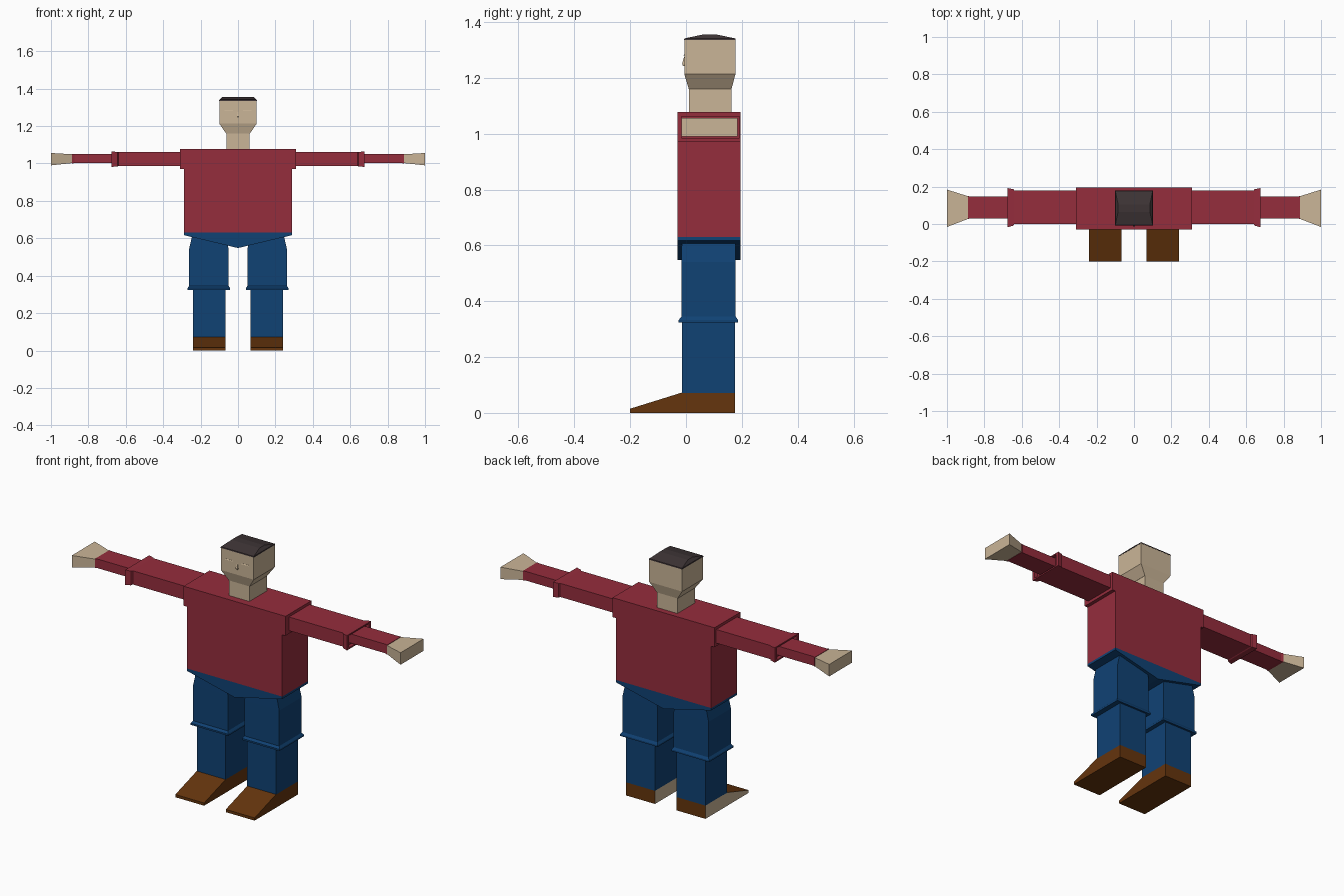
import bpy, bmesh

if "Cube" in bpy.data.objects:
    bpy.data.objects.remove(bpy.data.objects["Cube"])


def material(name, rgb):
    m = bpy.data.materials.new(name)
    m.diffuse_color = (*rgb, 1)
    m.use_nodes = True
    m.node_tree.nodes["Principled BSDF"].inputs["Base Color"].default_value = m.diffuse_color
    return m


RED = material("shirt red", (0.30, 0.026, 0.046))
BLUE = material("denim blue", (0.005, 0.054, 0.175))
BROWN = material("shoe brown", (0.13, 0.035, 0.004))
SKIN = material("skin", (0.59, 0.46, 0.31))
HAIR = material("hair", (0.047, 0.034, 0.036))


def finish(bm, name, *mats):
    bmesh.ops.recalc_face_normals(bm, faces=bm.faces)
    mesh = bpy.data.meshes.new(name)
    bm.to_mesh(mesh)
    bm.free()
    for m in mats:
        mesh.materials.append(m)
    ob = bpy.data.objects.new(name, mesh)
    bpy.context.collection.objects.link(ob)
    return ob


def loft(name, mat, axis, sections):
    """Join rectangles (t, a0, a1, b0, b1) along axis x (a=y, b=z) or z (a=x, b=y)."""
    bm = bmesh.new()
    rings = []
    for t, a0, a1, b0, b1 in sections:
        pts = [(a0, b0), (a1, b0), (a1, b1), (a0, b1)]
        rings.append([bm.verts.new((t, a, b) if axis == "x" else (a, b, t))
                      for a, b in pts])
    for r, s in zip(rings, rings[1:]):
        for i in range(4):
            j = (i + 1) % 4
            bm.faces.new((r[i], r[j], s[j], s[i]))
    bm.faces.new(rings[0])
    bm.faces.new(rings[-1])
    return finish(bm, name, mat)


def prism(name, mats, axis, profile, lo, hi):
    """Extrude a profile along x (points y, z) or along y (points x, z)."""
    bm = bmesh.new()
    rings = [[bm.verts.new((t, a, b) if axis == "x" else (a, t, b))
              for a, b in profile] for t in (lo, hi)]
    n = len(profile)
    for i in range(n):
        j = (i + 1) % n
        bm.faces.new((rings[0][i], rings[0][j], rings[1][j], rings[1][i]))
    bm.faces.new(rings[0])
    bm.faces.new(rings[1])
    return finish(bm, name, *mats)


# Torso with slightly wider shoulders
half = [(0.29, 0.63), (0.29, 0.97), (0.31, 0.97), (0.31, 1.077)]
prism("shirt", [RED], "y", half + [(-x, z) for x, z in reversed(half)],
      -0.03, 0.195)

# Pelvis with a shallow V underneath
prism("pelvis", [BLUE], "y",
      [(-0.29, 0.63), (-0.29, 0.617), (0, 0.548), (0.29, 0.617), (0.29, 0.63)],
      -0.03, 0.195)

# Neck, head and hair
loft("neck", SKIN, "z", [(1.07, -0.062, 0.062, 0.01, 0.163),
                         (1.165, -0.062, 0.062, 0.01, 0.163)])
loft("head", SKIN, "z", [(1.16, -0.063, 0.063, 0.01, 0.163),
                         (1.213, -0.1, 0.1, -0.006, 0.177),
                         (1.337, -0.1, 0.1, -0.006, 0.177)])
loft("hair", HAIR, "z", [(1.335, -0.101, 0.101, -0.007, 0.178),
                         (1.341, -0.1, 0.1, -0.006, 0.177),
                         (1.356, -0.085, 0.085, 0.065, 0.105)])

# Small nose and thin eyelids
loft("nose", SKIN, "z", [(1.243, -0.005, 0.005, -0.011, -0.004),
                         (1.25, -0.006, 0.006, -0.014, -0.004),
                         (1.275, -0.002, 0.002, -0.007, -0.004)])
for side, s in (("right", -1), ("left", 1)):
    x = s * 0.05
    loft(side + "_eyelid", SKIN, "z",
         [(1.28, x - 0.022, x + 0.022, -0.009, -0.004),
          (1.284, x - 0.022, x + 0.022, -0.007, -0.004)])


def limb(name, mat, sections, s):
    """Arm section along x, flipped for the right side."""
    loft(name, mat, "x", [(s * q[0], *q[1:]) for q in sections])


def leg(name, mat, sections, s):
    """Leg section along z, flipped for the right side."""
    loft(name, mat, "z", [(z, *sorted((s * a, s * b)), c, d)
                          for z, a, b, c, d in sections])


for side, s in (("right", -1), ("left", 1)):
    # Arm: sleeve with flared cuff, narrower forearm, hand widening to the tip
    limb(side + "_upper_sleeve", RED,
         [(0.30, 0.0, 0.18, 0.987, 1.062), (0.64, 0.0, 0.18, 0.987, 1.062),
          (0.645, -0.009, 0.186, 0.984, 1.062),
          (0.675, -0.017, 0.192, 0.982, 1.064),
          (0.675, 0.0, 0.175, 0.99, 1.057),
          (0.655, 0.0, 0.175, 0.99, 1.057)], s)
    limb(side + "_forearm", RED,
         [(0.65, 0.03, 0.146, 1.002, 1.052), (0.875, 0.03, 0.146, 1.002, 1.052),
          (0.888, 0.026, 0.15, 1.0, 1.052)], s)
    limb(side + "_hand", SKIN,
         [(0.88, 0.03, 0.146, 1.003, 1.049), (1.0, -0.016, 0.184, 0.99, 1.056)], s)

    # Leg: tapered thigh, flared knee cuff, straight shin
    leg(side + "_thigh", BLUE,
        [(0.615, 0.065, 0.245, -0.015, 0.177), (0.54, 0.05, 0.262, -0.016, 0.178),
         (0.345, 0.05, 0.262, -0.016, 0.178), (0.333, 0.042, 0.27, -0.026, 0.186),
         (0.324, 0.042, 0.27, -0.026, 0.186)], s)
    leg(side + "_shin", BLUE,
        [(0.33, 0.066, 0.241, -0.014, 0.175), (0.072, 0.066, 0.241, -0.014, 0.175)], s)

    # Shoe: wedge toe, pale panel on the faces towards -x
    lo, hi = sorted((s * 0.066, s * 0.241))
    shoe = prism(side + "_shoe", [BROWN, SKIN], "x",
                 [(-0.2, 0), (0.175, 0), (0.175, 0.073), (-0.014, 0.073),
                  (-0.2, 0.015)], lo, hi)
    for p in shoe.data.polygons:
        p.material_index = int(p.normal.x < -0.9)
